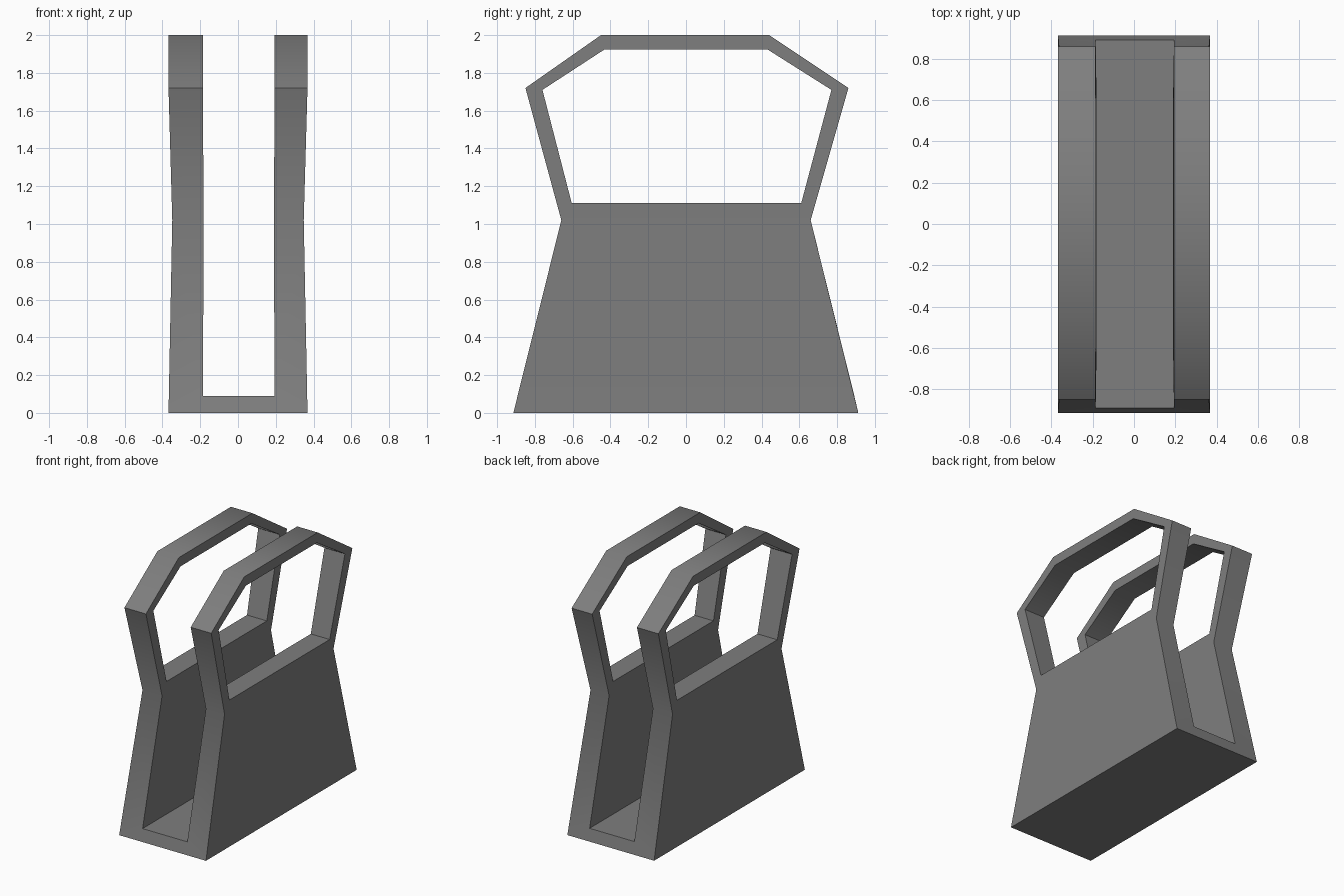
import bpy
import bmesh
import math

if "Cube" in bpy.data.objects:
    bpy.data.objects.remove(bpy.data.objects["Cube"])

# Side profile (y, z) and handle opening; ring pairs opening corners with outline corners
OUTLINE = [(-.914, 0), (.912, 0), (.66, 1.02), (.86, 1.72),
           (.44, 2), (-.45, 2), (-.85, 1.72), (-.66, 1.02)]
HOLE = [(-.605, 1.11), (.61, 1.11), (.77, 1.71),
        (.43, 1.925), (-.43, 1.925), (-.76, 1.71)]
RING = [7, 2, 3, 4, 5, 6]
FLOOR = [(-.891, .09), (.891, .09)]


def waist(z):
    """How far the walls are pinched inwards at height z."""
    return max(0, 1 - (abs(z - 1.02) / (1.02 if z < 1.02 else .7)))


bm = bmesh.new()


def make_panel(side, x, pinch, outline):
    """One wall face with the handle opening; returns its outline and hole vertices."""
    def add(pts):
        return [bm.verts.new((side * (x - pinch * waist(z)), y, z)) for y, z in pts]
    out, hole = add(outline), add(HOLE)
    bm.faces.new([out[i] for i in (0, 1, 2, 7)])
    for i in range(6):
        j = (i + 1) % 6
        bm.faces.new((out[RING[i]], out[RING[j]], hole[j], hole[i]))
    return out, hole


# Two walls, each with an outer skin, an inner skin and the rims between them
walls = []
for side, inner_x in ((-1, .186), (1, .194)):
    o, oh = make_panel(side, .368, .02, OUTLINE)
    n, nh = make_panel(side, inner_x, .004, FLOOR + OUTLINE[2:])
    for i in range(1, 8):
        j = (i + 1) % 8
        bm.faces.new((o[i], o[j], n[j], n[i]))
    for i in range(6):
        j = (i + 1) % 6
        bm.faces.new((oh[i], oh[j], nh[j], nh[i]))
    walls.append((o, n))

# Floor slab joining the walls: underside, top and both open ends
(lo, ln), (ro, rn) = walls
bm.faces.new((lo[0], lo[1], ro[1], ro[0]))
bm.faces.new((ln[0], ln[1], rn[1], rn[0]))
for k in (0, 1):
    bm.faces.new((lo[k], ln[k], rn[k], ro[k]))

bmesh.ops.recalc_face_normals(bm, faces=bm.faces)
mesh = bpy.data.meshes.new("open_carrier")
bm.to_mesh(mesh)
bm.free()
carrier = bpy.data.objects.new("open_carrier", mesh)
bpy.context.collection.objects.link(carrier)

# Dark grey finish, soft shading over the shallow bends only
grey = bpy.data.materials.new("dark_grey")
grey.diffuse_color = (.21, .21, .21, 1)
grey.use_nodes = True
grey.node_tree.nodes["Principled BSDF"].inputs["Base Color"].default_value = grey.diffuse_color
mesh.materials.append(grey)
bpy.context.view_layer.objects.active = carrier
carrier.select_set(True)
bpy.ops.object.shade_smooth_by_angle(angle=math.radians(40))
